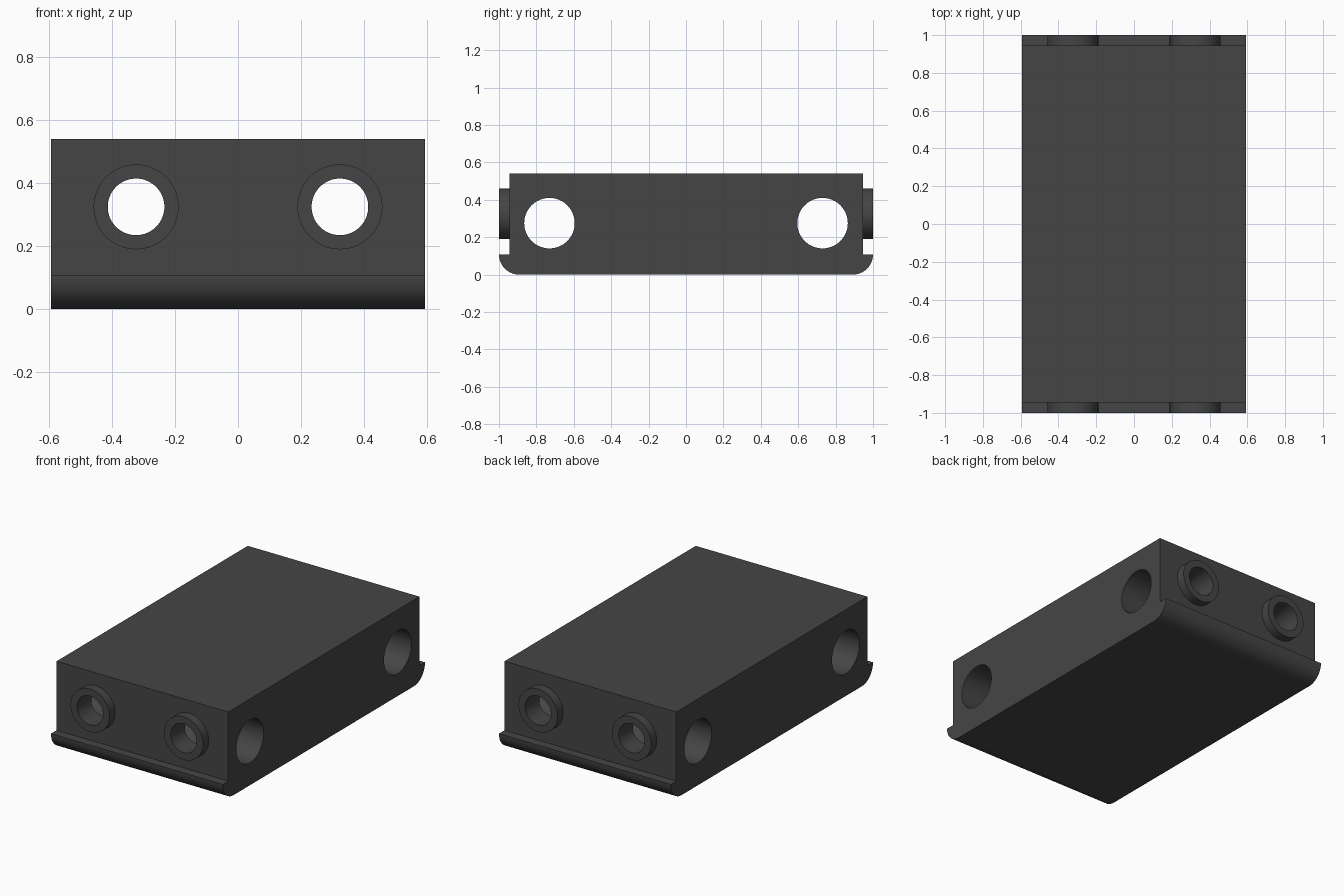
import bpy
import bmesh
from math import pi, sin, cos, radians

if "Cube" in bpy.data.objects:
    bpy.data.objects.remove(bpy.data.objects["Cube"])

HALF_W, HEIGHT = 0.594, 0.54     # block half width, height
END_Y, LIP_Y = 0.945, 1.0        # end face and lip/boss reach
R = 0.108                        # rounded lower edge
helpers = []


def cylinder(name, radius, depth, location, axis):
    rot = (0, pi / 2, 0) if axis == 'X' else (pi / 2, 0, 0)
    bpy.ops.mesh.primitive_cylinder_add(vertices=64, radius=radius, depth=depth,
                                        location=location, rotation=rot)
    ob = bpy.context.object
    ob.name = name
    ob.hide_render = True
    helpers.append(ob)
    return ob


def boolean(target, tool, operation):
    mod = target.modifiers.new(tool.name, 'BOOLEAN')
    mod.operation = operation
    mod.solver = 'EXACT'
    mod.object = tool


# Block: side profile with rounded lower lips, extruded across x
half = [(LIP_Y - R + R * sin(a), R - R * cos(a))
        for a in (i * pi / 2 / 16 for i in range(17))]
half += [(END_Y, R), (END_Y, HEIGHT)]
profile = half + [(-y, z) for y, z in reversed(half)]
bm = bmesh.new()
face = bm.faces.new([bm.verts.new((-HALF_W, y, z)) for y, z in profile])
ext = bmesh.ops.extrude_face_region(bm, geom=[face])
bmesh.ops.translate(bm, vec=(2 * HALF_W, 0, 0),
                    verts=[v for v in ext['geom'] if isinstance(v, bmesh.types.BMVert)])
bmesh.ops.recalc_face_normals(bm, faces=bm.faces)
mesh = bpy.data.meshes.new("block")
bm.to_mesh(mesh)
bm.free()
block = bpy.data.objects.new("block", mesh)
bpy.context.collection.objects.link(block)

# Raised bosses on both ends
for sx in (-1, 1):
    for sy in (-1, 1):
        boolean(block, cylinder("boss", 0.135, 0.1, (sx * 0.324, sy * 0.95, 0.325), 'Y'), 'UNION')

# Lengthwise bores through the bosses, and wider cross bores
for s in (-1, 1):
    boolean(block, cylinder("long_bore", 0.09, 2.4, (s * 0.324, 0, 0.325), 'Y'), 'DIFFERENCE')
    boolean(block, cylinder("cross_bore", 0.135, 1.6, (0, s * 0.73, 0.275), 'X'), 'DIFFERENCE')

# Apply the cuts and clear the helpers
bpy.ops.object.select_all(action='DESELECT')
block.select_set(True)
bpy.context.view_layer.objects.active = block
for name in [m.name for m in block.modifiers]:
    bpy.ops.object.modifier_apply(modifier=name)
for ob in helpers:
    bpy.data.objects.remove(ob, do_unlink=True)
bpy.ops.object.shade_smooth_by_angle(angle=radians(30))

# Dark finish
dark = bpy.data.materials.new("dark_grey")
dark.diffuse_color = (0.06, 0.06, 0.06, 1)
dark.use_nodes = True
dark.node_tree.nodes["Principled BSDF"].inputs["Base Color"].default_value = dark.diffuse_color
block.data.materials.clear()
block.data.materials.append(dark)
